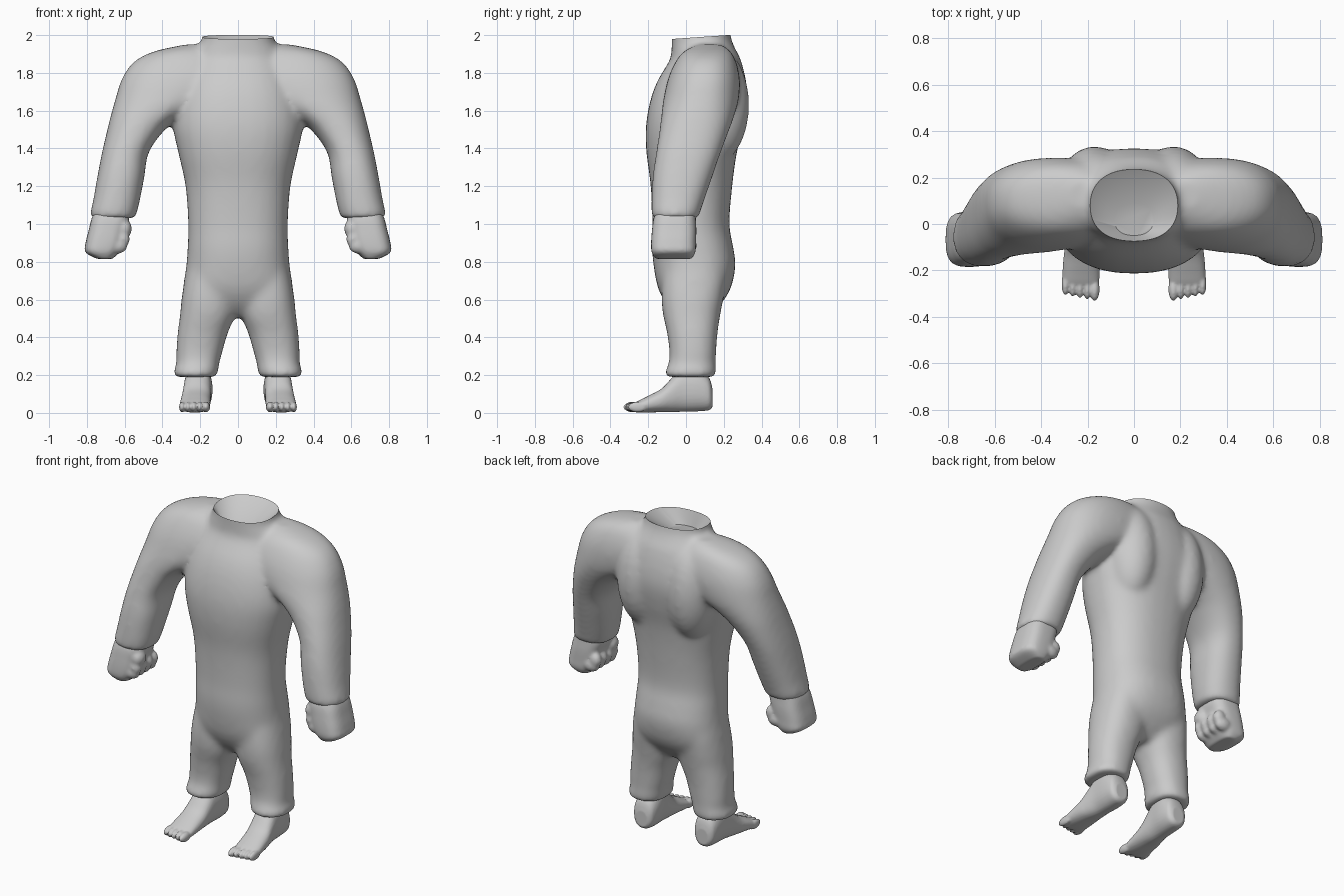
import bpy, bmesh, math
from mathutils import Vector, Matrix

old = bpy.data.objects.get("Cube")
if old:
    bpy.data.objects.remove(old)

grey = bpy.data.materials.new("light grey")
grey.use_nodes = True
grey.diffuse_color = (0.6, 0.6, 0.6, 1)
grey.node_tree.nodes["Principled BSDF"].inputs["Base Color"].default_value = (0.6, 0.6, 0.6, 1)


def spline(rows, steps=4):
    """Smooth in-between rows along the loft."""
    out = []
    for i in range(len(rows) - 1):
        quad = [rows[max(0, i - 1)], rows[i], rows[i + 1], rows[min(len(rows) - 1, i + 2)]]
        for k in range(steps):
            t = k / steps
            out.append([b + t / 2 * (c - a + t * (2 * a - 5 * b + 4 * c - d + t * (3 * (b - c) + d - a)))
                        for a, b, c, d in zip(*quad)])
    return out + [rows[-1]]


def loft(bm, rows, axis="z", power=2.3, sides=32):
    """Rows are (height, x0, x1, v0, v1); v is y when lofting along z, z along y."""
    rings = []
    for h, x0, x1, v0, v1 in spline(rows):
        ring = []
        for i in range(sides):
            a = math.tau * i / sides
            c, s = math.cos(a), math.sin(a)
            x = (x0 + x1) / 2 + (x1 - x0) / 2 * math.copysign(abs(c) ** (2 / power), c)
            v = (v0 + v1) / 2 + (v1 - v0) / 2 * math.copysign(abs(s) ** (2 / power), s)
            ring.append(bm.verts.new((x, v, h) if axis == "z" else (x, h, v)))
        rings.append(ring)
    for a, b in zip(rings, rings[1:]):
        for i in range(sides):
            j = (i + 1) % sides
            bm.faces.new((a[i], a[j], b[j], b[i]))
    bm.faces.new(rings[0][::-1])
    bm.faces.new(rings[-1])


def blob(bm, pos, size):
    m = Matrix.Translation(pos) @ Matrix.Diagonal((*size, 1))
    bmesh.ops.create_uvsphere(bm, u_segments=24, v_segments=16, radius=1, matrix=m)


def mirror_copy(bm):
    geo = bmesh.ops.duplicate(bm, geom=bm.verts[:] + bm.edges[:] + bm.faces[:])["geom"]
    for v in (g for g in geo if isinstance(g, bmesh.types.BMVert)):
        v.co.x *= -1


def finish(bm, name, voxel, rounds):
    """Fuse overlapping volumes into one soft skin."""
    bmesh.ops.recalc_face_normals(bm, faces=bm.faces[:])
    me = bpy.data.meshes.new(name)
    bm.to_mesh(me)
    bm.free()
    ob = bpy.data.objects.new(name, me)
    bpy.context.collection.objects.link(ob)
    me.materials.append(grey)
    bpy.ops.object.select_all(action="DESELECT")
    ob.select_set(True)
    bpy.context.view_layer.objects.active = ob
    fuse = ob.modifiers.new("fuse", "REMESH")
    fuse.mode, fuse.voxel_size = "VOXEL", voxel
    soften = ob.modifiers.new("soften", "SMOOTH")
    soften.factor, soften.iterations = 0.5, rounds
    for m in ("fuse", "soften"):
        bpy.ops.object.modifier_apply(modifier=m)
    bpy.ops.object.shade_smooth_by_angle(angle=math.radians(50))
    return ob


# Sleeves with broad shoulders, and trouser legs
bm = bmesh.new()
loft(bm, [(1.95, .14, .28, .06, .19), (1.915, .1, .44, -.01, .235),
          (1.86, .03, .55, -.055, .265), (1.77, .03, .615, -.095, .285),
          (1.66, .13, .65, -.12, .28), (1.57, .29, .675, -.132, .255),
          (1.5, .385, .692, -.14, .23), (1.38, .472, .72, -.158, .185),
          (1.25, .495, .745, -.177, .14), (1.12, .52, .768, -.183, .095),
          (1.06, .535, .782, -.183, .075), (1.03, .545, .775, -.178, .065)])
loft(bm, [(.95, .06, .22, -.09, .16), (.76, .02, .272, -.12, .21), (.62, .01, .297, -.13, .2),
          (.52, .015, .307, -.122, .182), (.42, .055, .32, -.1, .167),
          (.32, .083, .327, -.088, .16), (.26, .1, .327, -.093, .157),
          (.22, .105, .342, -.11, .16), (.19, .115, .335, -.105, .153)])
mirror_copy(bm)

# Torso with chest, waist, seat and neck
torso = [(2.08, .185, -.075, .225), (1.98, .19, -.075, .24), (1.92, .225, -.077, .265),
         (1.87, .25, -.085, .29), (1.76, .3, -.15, .318), (1.65, .335, -.19, .326),
         (1.52, .345, -.212, .305), (1.38, .317, -.21, .27), (1.2, .278, -.187, .245),
         (1.0, .264, -.178, .23), (.88, .267, -.18, .25), (.78, .274, -.172, .262),
         (.66, .288, -.148, .237), (.57, .25, -.1, .18), (.51, .17, -.04, .12)]
loft(bm, [(z, -w, w, f, b) for z, w, f, b in torso])
for s in (-1, 1):
    blob(bm, (s * .17, .17, 1.63), (.15, .165, .3))
suit = finish(bm, "sleeved_suit", .015, 16)

# Neck opening: a sloped cut with a funnel leaning to the front
bm = bmesh.new()
bm.from_mesh(suit.data)
cut = bmesh.ops.bisect_plane(bm, geom=bm.verts[:] + bm.edges[:] + bm.faces[:],
                             plane_co=(0, .22, 2), plane_no=Vector((0, -.07, 1)).normalized(),
                             clear_outer=True)["geom_cut"]
rim = [e for e in cut if isinstance(e, bmesh.types.BMEdge)]
walls = bmesh.ops.extrude_edge_only(bm, edges=rim)["geom"]
floor = [v for v in walls if isinstance(v, bmesh.types.BMVert)]
for v in floor:
    v.co = Vector((v.co.x * .45, .02 + (v.co.y - .08) * .45, v.co.z - .09))
bmesh.ops.contextual_create(bm, geom=[e for e in walls if isinstance(e, bmesh.types.BMEdge)
                                      and e.verts[0] in floor and e.verts[1] in floor])
bmesh.ops.recalc_face_normals(bm, faces=bm.faces[:])
for f in bm.faces:
    f.smooth = True
bm.to_mesh(suit.data)
bm.free()
bpy.ops.object.shade_smooth_by_angle(angle=math.radians(50))

# Fists with curled fingers and thumb
bm = bmesh.new()
loft(bm, [(1.09, .59, .75, -.15, .05), (1.03, .575, .775, -.172, .052),
          (.97, .59, .79, -.18, .055), (.9, .605, .807, -.185, .053),
          (.85, .63, .808, -.182, .05), (.815, .665, .745, -.16, .03)], power=3)
for i in range(4):
    y = -.14 + .054 * i
    blob(bm, (.64, y, .885), (.055, .035, .042))
    blob(bm, (.61, y, .92), (.037, .032, .045))
blob(bm, (.602, -.12, .975), (.04, .05, .05))
mirror_copy(bm)
finish(bm, "fists", .009, 8)

# Bare feet with toes
bm = bmesh.new()
loft(bm, [(.14, .17, .25, .03, .13), (.12, .145, .275, .014, .19),
          (.06, .135, .285, .008, .24), (-.02, .14, .287, .006, .24),
          (-.08, .143, .294, .004, .18), (-.13, .145, .302, .004, .128),
          (-.2, .147, .308, .002, .09), (-.25, .15, .308, .002, .065),
          (-.272, .157, .3, .004, .05)], axis="y")
for i in range(5):
    w = .022 if i == 0 else .016
    blob(bm, (.17 + .0315 * i, -.28 + .006 * i, .031), (w, .052, .028))
mirror_copy(bm)
finish(bm, "feet", .007, 3)
